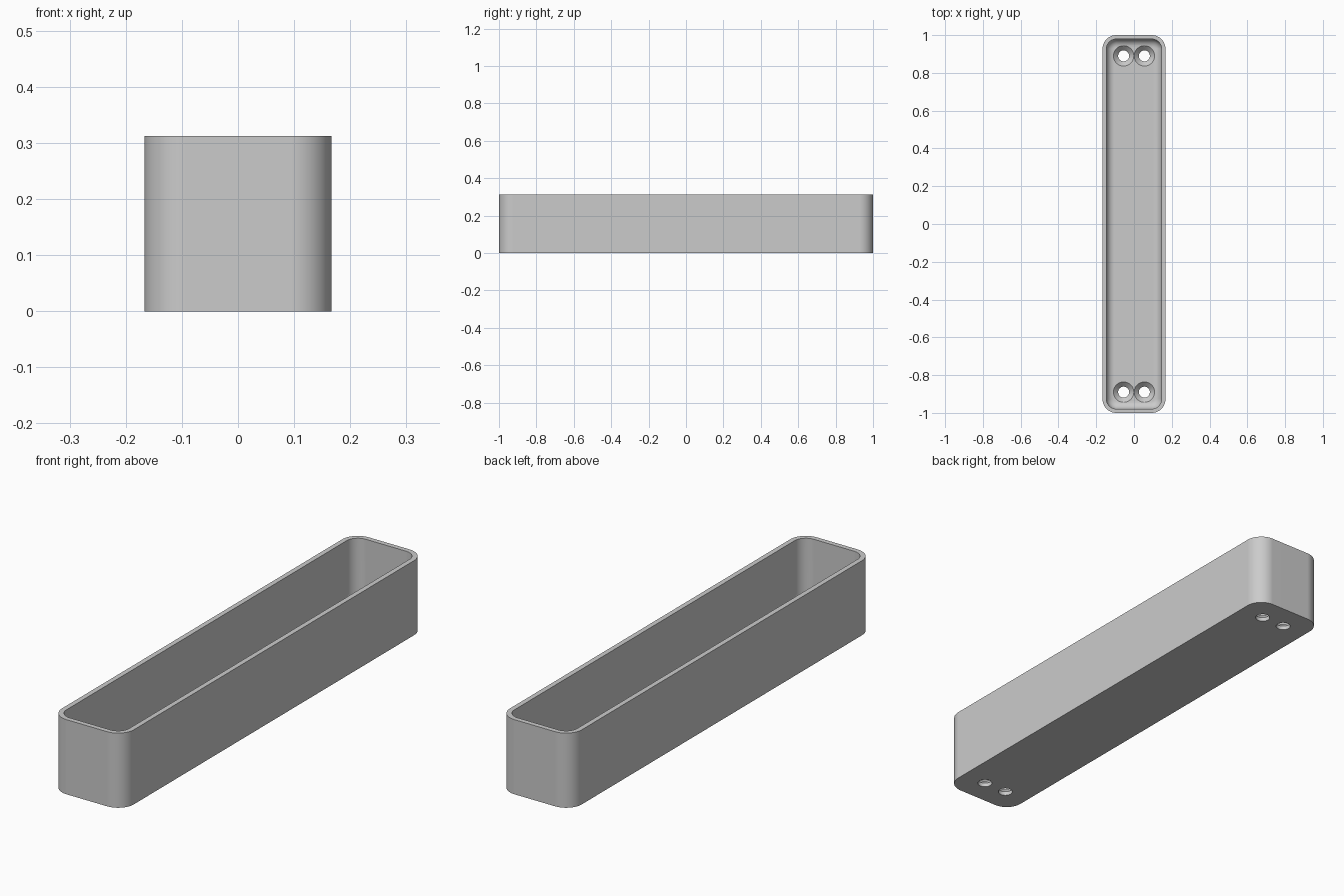
import bpy, bmesh
from math import pi, sin, cos, radians

cube = bpy.data.objects.get("Cube")
if cube:
    bpy.data.objects.remove(cube, do_unlink=True)

HALF_X, HALF_Y, HEIGHT = 1 / 6, 1.0, 0.3125
CORNER, WALL, FLOOR, FILLET = 0.073, 0.021, 0.042, 0.042
HOLE_X, HOLE_Y, HOLE_R, SINK_R = 0.055, 0.89, 0.029, 0.054

grey = bpy.data.materials.new("light grey")
grey.use_nodes = True
colour = (0.6, 0.6, 0.6, 1)
grey.diffuse_color = colour
grey.node_tree.nodes["Principled BSDF"].inputs["Base Color"].default_value = colour


def rounded_ring(bm, inset, z, steps=12):
    """Rounded rectangle of vertices, inset from the outer outline."""
    r = CORNER - inset
    cx, cy = HALF_X - CORNER, HALF_Y - CORNER
    ring = []
    for quarter, (sx, sy) in enumerate([(1, 1), (-1, 1), (-1, -1), (1, -1)]):
        for i in range(steps + 1):
            a = (quarter + i / steps) * pi / 2
            ring.append(bm.verts.new((sx * cx + r * cos(a), sy * cy + r * sin(a), z)))
    return ring


def circle_ring(bm, x, y, r, z, steps=40):
    return [bm.verts.new((x + r * cos(2 * pi * i / steps),
                          y + r * sin(2 * pi * i / steps), z)) for i in range(steps)]


def loft(bm, rings):
    """Skin consecutive rings and cap both ends."""
    for low, high in zip(rings, rings[1:]):
        n = len(low)
        for i in range(n):
            j = (i + 1) % n
            bm.faces.new((low[i], low[j], high[j], high[i]))
    bm.faces.new(rings[0][::-1])
    bm.faces.new(rings[-1])


def to_object(bm, name):
    bmesh.ops.recalc_face_normals(bm, faces=bm.faces)
    mesh = bpy.data.meshes.new(name)
    bm.to_mesh(mesh)
    bm.free()
    obj = bpy.data.objects.new(name, mesh)
    bpy.context.collection.objects.link(obj)
    mesh.materials.append(grey)
    return obj


# Open tray: outer wall, rim, inner wall, filleted floor edge
bm = bmesh.new()
sections = [(0, 0), (0, HEIGHT), (WALL, HEIGHT)]
for i in range(9):
    a = i / 8 * pi / 2
    sections.append((WALL + FILLET * (1 - cos(a)), FLOOR + FILLET * (1 - sin(a))))
loft(bm, [rounded_ring(bm, inset, z) for inset, z in sections])
tray = to_object(bm, "tray")

# Countersunk screw holes, two at each end
bm = bmesh.new()
sink_depth = SINK_R - HOLE_R
profile = [(HOLE_R, -0.05), (HOLE_R, FLOOR - sink_depth), (SINK_R, FLOOR), (SINK_R, FLOOR + 0.05)]
for sx in (-1, 1):
    for sy in (-1, 1):
        loft(bm, [circle_ring(bm, sx * HOLE_X, sy * HOLE_Y, r, z) for r, z in profile])
cutter = to_object(bm, "screw_hole_cutter")
cutter.hide_render = True

bpy.ops.object.select_all(action='DESELECT')
tray.select_set(True)
bpy.context.view_layer.objects.active = tray
cut = tray.modifiers.new("screw holes", 'BOOLEAN')
cut.operation = 'DIFFERENCE'
cut.solver = 'EXACT'
cut.object = cutter
bpy.ops.object.modifier_apply(modifier=cut.name)
bpy.data.objects.remove(cutter, do_unlink=True)

# Smooth curves with crisp edges and flat large faces
bpy.ops.object.shade_smooth_by_angle(angle=radians(30))
weighted = tray.modifiers.new("weighted normals", 'WEIGHTED_NORMAL')
weighted.keep_sharp = True
